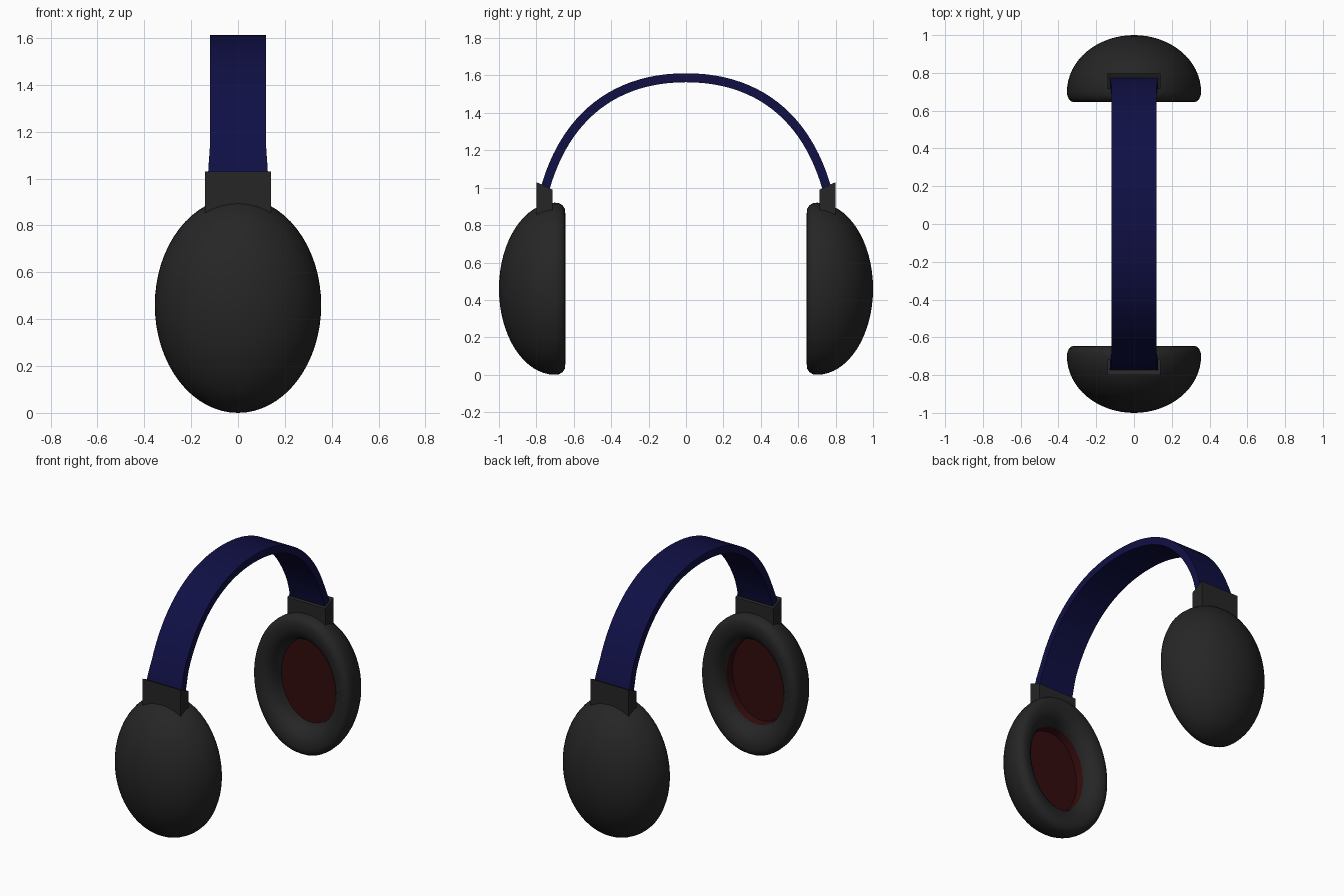
import bpy, bmesh, math
from mathutils import Vector
from mathutils.geometry import interpolate_bezier

if "Cube" in bpy.data.objects:
    bpy.data.objects.remove(bpy.data.objects["Cube"])


def material(name, rgb):
    m = bpy.data.materials.new(name)
    m.diffuse_color = (*rgb, 1)
    m.use_nodes = True
    m.node_tree.nodes["Principled BSDF"].inputs["Base Color"].default_value = m.diffuse_color
    return m


GREY = material("charcoal", (0.019, 0.019, 0.019))
NAVY = material("navy", (0.005, 0.005, 0.06))
RED = material("dark_red", (0.033, 0.0035, 0.004))


def finish(name, bm, mats, smooth=True):
    bmesh.ops.recalc_face_normals(bm, faces=bm.faces)
    me = bpy.data.meshes.new(name)
    bm.to_mesh(me)
    bm.free()
    for m in mats:
        me.materials.append(m)
    ob = bpy.data.objects.new(name, me)
    bpy.context.collection.objects.link(ob)
    if smooth:
        bpy.ops.object.select_all(action='DESELECT')
        bpy.context.view_layer.objects.active = ob
        ob.select_set(True)
        bpy.ops.object.shade_smooth_by_angle(angle=math.radians(40))
    return ob


# Ear cup: an oval lathe of (radius ratio, distance from centre plane)
RX, RZ, ZC, SEG = 0.355, 0.46, 0.46, 64


def ear_cup(name, side, red_from, floor_y):
    outer = [(math.sin(a), 0.70 + 0.30 * math.cos(a))
             for a in (math.pi / 2 * i / 16 for i in range(1, 17))]
    pad = [(0.995, 0.68), (0.97, 0.66), (0.93, 0.648), (0.87, 0.645),
           (0.80, 0.648), (0.73, 0.658), (0.67, 0.678), (0.63, 0.705),
           (0.61, 0.735), (0.60, floor_y)]
    profile = outer + pad
    bm = bmesh.new()
    rings = []
    for r, y in profile:
        rings.append([bm.verts.new((RX * r * math.cos(t), side * y,
                                    ZC + RZ * r * math.sin(t)))
                      for t in (math.tau * k / SEG for k in range(SEG))])
    for i in range(len(rings) - 1):
        for k in range(SEG):
            n = (k + 1) % SEG
            f = bm.faces.new((rings[i][k], rings[i][n],
                              rings[i + 1][n], rings[i + 1][k]))
            f.material_index = int(i >= red_from)
    # outer tip and red lining disc
    tip = bm.verts.new((0, side * 1.0, ZC))
    for k in range(SEG):
        bm.faces.new((rings[0][k], rings[0][(k + 1) % SEG], tip))
    bm.faces.new(rings[-1]).material_index = 1
    return finish(name, bm, [GREY, RED])


ear_cup("ear_cup_front", -1, 24, 0.79)
ear_cup("ear_cup_back", 1, 99, 0.76)


# Bracket: side profile extruded across the width
def bracket(name, side):
    prof = [(0.80, 0.80), (0.80, 1.03), (0.715, 0.99), (0.715, 0.80)]
    bm = bmesh.new()
    a, b = [[bm.verts.new((x, side * y, z)) for y, z in prof] for x in (-0.14, 0.14)]
    bm.faces.new(a)
    bm.faces.new(b)
    for i in range(4):
        j = (i + 1) % 4
        bm.faces.new((a[i], a[j], b[j], b[i]))
    finish(name, bm, [GREY], smooth=False)


bracket("bracket_front", -1)
bracket("bracket_back", 1)

# Headband: rectangular section swept along a mirrored arc
half = interpolate_bezier(Vector((0, 0, 1.588)), Vector((0, 0.43, 1.588)),
                          Vector((0, 0.675, 1.325)), Vector((0, 0.765, 0.95)), 25)
path = [Vector((0, -p.y, p.z)) for p in reversed(half[1:])] + list(half)
bm = bmesh.new()
sections = []
for i, p in enumerate(path):
    t = (path[min(i + 1, len(path) - 1)] - path[max(i - 1, 0)]).normalized()
    n = Vector((0, -t.z, t.y)) * 0.024
    w = 0.12 + 0.008 * min(1, max(0, (1.12 - p.z) / 0.1))
    sections.append([bm.verts.new(p + s * n + Vector((x * w, 0, 0)))
                     for x, s in ((-1, -1), (1, -1), (1, 1), (-1, 1))])
for a, b in zip(sections, sections[1:]):
    for i in range(4):
        j = (i + 1) % 4
        bm.faces.new((a[i], a[j], b[j], b[i]))
bm.faces.new(sections[0])
bm.faces.new(sections[-1])
finish("headband", bm, [NAVY])
